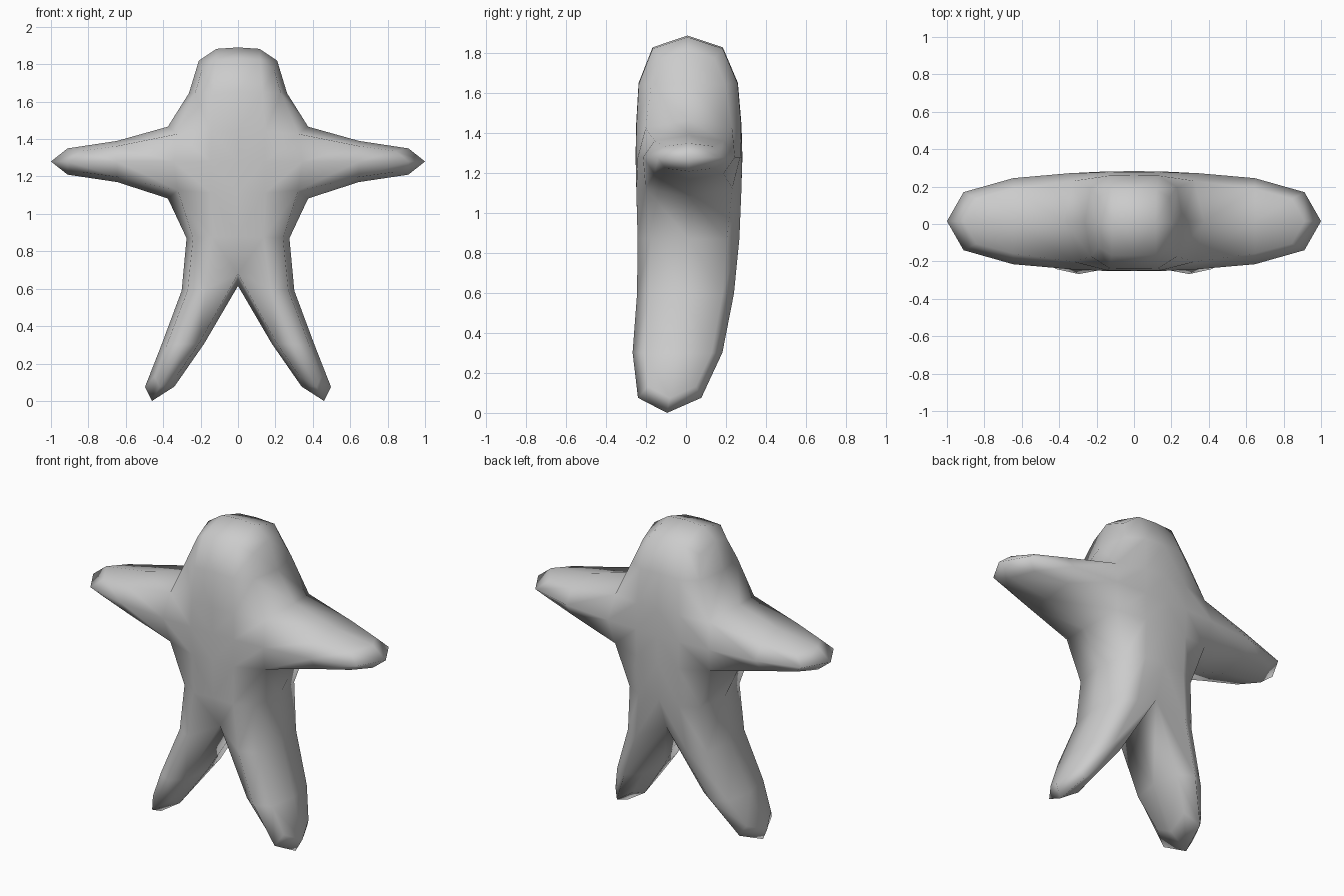
import bpy
import bmesh

cube = bpy.data.objects.get("Cube")
if cube:
    bpy.data.objects.remove(cube, do_unlink=True)

# Single clay-grey colour
grey = bpy.data.materials.new("plain_grey")
grey.use_nodes = True
colour = (0.6, 0.6, 0.6, 1.0)
grey.diffuse_color = colour
grey.node_tree.nodes["Principled BSDF"].inputs["Base Color"].default_value = colour

# Control points of the left half: x, z, front y, back y
points = {
    "crown_mid":    (0.00, 1.89, -0.22, 0.235),
    "crown":        (0.23, 1.875, -0.22, 0.235),
    "chest_mid":    (0.00, 1.415, -0.255, 0.285),
    "shoulder":     (0.295, 1.415, -0.25, 0.28),
    "hand_top":     (1.00, 1.365, -0.18, 0.21),
    "hand_bottom":  (1.00, 1.195, -0.18, 0.21),
    "belly_mid":    (0.00, 1.145, -0.25, 0.28),
    "armpit":       (0.29, 1.145, -0.25, 0.28),
    "crotch":       (0.00, 0.615, -0.235, 0.25),
    "hip":          (0.26, 0.595, -0.235, 0.26),
    "foot_outer":   (0.56, 0.00, -0.30, 0.11),
    "foot_inner":   (0.36, 0.00, -0.30, 0.11),
}
# Head, chest, arm, belly and leg panels
panels = [
    ("crown_mid", "crown", "shoulder", "chest_mid"),
    ("chest_mid", "shoulder", "armpit", "belly_mid"),
    ("shoulder", "hand_top", "hand_bottom", "armpit"),
    ("belly_mid", "armpit", "hip", "crotch"),
    ("crotch", "hip", "foot_outer", "foot_inner"),
]
# Rim joining front and back, left open along the middle
rim = ["crown_mid", "crown", "shoulder", "hand_top", "hand_bottom", "armpit",
       "hip", "foot_outer", "foot_inner", "crotch"]

bm = bmesh.new()
front = {n: bm.verts.new((x, yf, z)) for n, (x, z, yf, yb) in points.items()}
back = {n: bm.verts.new((x, yb, z)) for n, (x, z, yf, yb) in points.items()}
for panel in panels:
    bm.faces.new([front[n] for n in reversed(panel)])
    bm.faces.new([back[n] for n in panel])
for a, b in zip(rim, rim[1:]):
    bm.faces.new((front[a], front[b], back[b], back[a]))
for face in bm.faces:
    face.smooth = True

mesh = bpy.data.meshes.new("star_body")
bm.to_mesh(mesh)
bm.free()
mesh.materials.append(grey)
body = bpy.data.objects.new("star_body", mesh)
bpy.context.collection.objects.link(body)

# Round the half, then mirror it
subdivision = body.modifiers.new("rounding", 'SUBSURF')
subdivision.levels = subdivision.render_levels = 1
subdivision.use_limit_surface = False
mirror = body.modifiers.new("mirror", 'MIRROR')
mirror.use_axis[0] = True
mirror.use_clip = True
